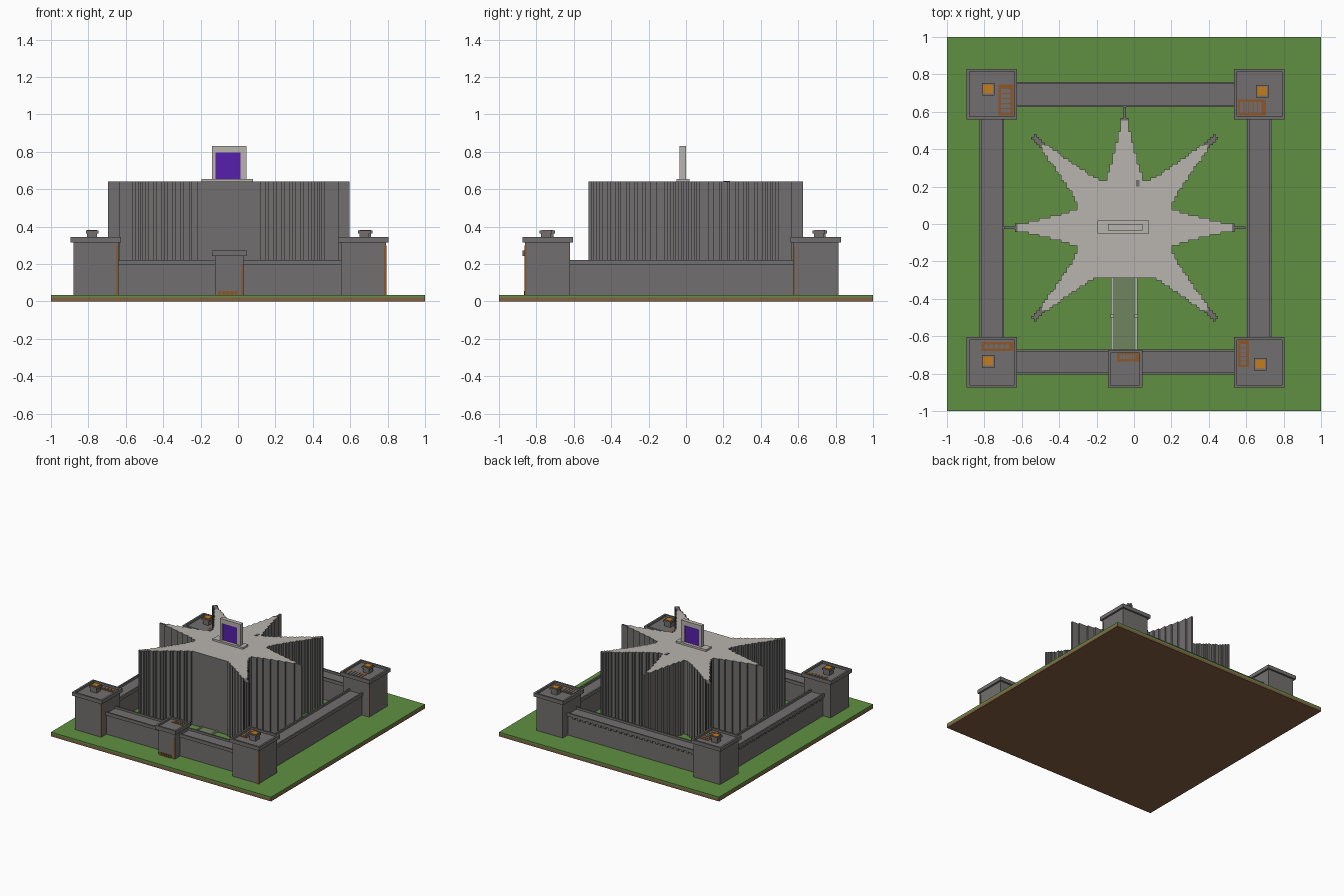
import bpy, bmesh
from mathutils import Matrix, Vector
from math import radians, cos, sin

cube = bpy.data.objects.get("Cube")
if cube:
    bpy.data.objects.remove(cube, do_unlink=True)


def material(name, *rgb):
    lin = [((c / 255 + 0.055) / 1.055) ** 2.4 for c in rgb] + [1]
    m = bpy.data.materials.new(name)
    m.use_nodes = True
    m.diffuse_color = lin
    m.node_tree.nodes["Principled BSDF"].inputs["Base Color"].default_value = lin
    return m


STONE = material("stone grey", 113, 111, 110)
PALE = material("pale stone", 184, 180, 174)
GRASS = material("grass green", 96, 144, 66)
DIRT = material("dirt brown", 134, 96, 67)
WOOD = material("wood brown", 142, 86, 42)
LAMP = material("lamp orange", 196, 124, 30)
PURPLE = material("portal purple", 86, 32, 172)
MOSS = material("path grey green", 110, 132, 96)


def finish(name, bm, *mats):
    me = bpy.data.meshes.new(name)
    bm.to_mesh(me)
    bm.free()
    for m in mats:
        me.materials.append(m)
    ob = bpy.data.objects.new(name, me)
    bpy.context.collection.objects.link(ob)
    return ob


def boxes(name, mat, *specs):
    """Each spec is x0, x1, y0, y1, z0, z1."""
    bm = bmesh.new()
    for x0, x1, y0, y1, z0, z1 in specs:
        size = Matrix.Diagonal((x1 - x0, y1 - y0, z1 - z0, 1))
        mid = Matrix.Translation(((x0 + x1) / 2, (y0 + y1) / 2, (z0 + z1) / 2))
        bmesh.ops.create_cube(bm, size=1, matrix=mid @ size)
    return finish(name, bm, mat)


def ring(x0, x1, y0, y1, z0, z1, t):
    """Four boxes forming a rectangular rim of width t."""
    return [(x0, x1, y0, y0 + t, z0, z1), (x0, x1, y1 - t, y1, z0, z1),
            (x0, x0 + t, y0 + t, y1 - t, z0, z1), (x1 - t, x1, y0 + t, y1 - t, z0, z1)]


def stairwell(name, x0, x1, y0, y1, z):
    """Wooden frame with a flight of stone steps inside."""
    boxes(name + "_frame", WOOD, (x0, x1, y0, y1, z, z + .003))
    along_x = x1 - x0 > y1 - y0
    n = 5
    steps = []
    for i in range(n):
        a, b = (i + .1) / n, (i + .9) / n
        if along_x:
            w = x1 - x0 - .03
            steps.append((x0 + .01 + a * w, x0 + .01 + b * w, y0 + .014, y1 - .014, z, z + .006))
        else:
            w = y1 - y0 - .03
            steps.append((x0 + .014, x1 - .014, y0 + .01 + a * w, y0 + .01 + b * w, z, z + .006))
    boxes(name + "_steps", STONE, *steps)


# Ground slab
G = .035
boxes("dirt_base", DIRT, (-1, 1, -1, 1, 0, .02))
boxes("grass_layer", GRASS, (-1, 1, -1, 1, .02, G))

# Curtain walls: body, walkway and overhanging lips
LIP = .012
for name, x0, x1, y0, y1 in (("front_wall", -.64, .55, -.805, -.67),
                             ("back_wall", -.64, .55, .625, .76),
                             ("right_wall", -.825, -.695, -.62, .575),
                             ("left_wall", .605, .735, -.62, .575)):
    along_x = x1 - x0 > y1 - y0
    if along_x:
        body = (x0, x1, y0 + LIP, y1 - LIP, G, .205)
        lips = [(x0, x1, y0, y0 + LIP, .195, .222), (x0, x1, y1 - LIP, y1, .195, .222)]
    else:
        body = (x0 + LIP, x1 - LIP, y0, y1, G, .205)
        lips = [(x0, x0 + LIP, y0, y1, .195, .222), (x1 - LIP, x1, y0, y1, .195, .222)]
    boxes(name, STONE, body)
    boxes(name + "_lips", STONE, *lips)
    # Corbels under the outer lip
    if name in ("back_wall", "right_wall"):
        teeth = []
        for i in range(24):
            d = .04 + i * .047
            if along_x:
                teeth.append((x0 + d, x0 + d + .02, y1 - LIP, y1, .18, .195))
            else:
                teeth.append((x0, x0 + LIP, y0 + d, y0 + d + .02, .18, .195))
        boxes(name + "_corbels", STONE, *teeth)


# Corner towers
def tower(name, x0, y0, lamp):
    x1, y1, e = x0 + .27, y0 + .27, .015
    boxes(name, STONE, (x0 + e, x1 - e, y0 + e, y1 - e, G, .315))
    boxes(name + "_cap", STONE, (x0, x1, y0, y1, .315, .328),
          *ring(x0, x1, y0, y1, .328, .345, e))
    lx, ly = lamp
    boxes(name + "_lamp_post", STONE, (lx - .026, lx + .026, ly - .026, ly + .026, .328, .365))
    boxes(name + "_lamp_top", STONE, (lx - .034, lx + .034, ly - .034, ly + .034, .362, .378))
    boxes(name + "_lamp", LAMP, (lx - .026, lx + .026, ly - .022, ly + .026, .378, .383))


tower("front_right_tower", -.895, -.875, (-.78, -.735))
tower("front_left_tower", .535, -.875, (.675, -.75))
tower("back_right_tower", -.895, .56, (-.78, .72))
tower("back_left_tower", .535, .56, (.685, .71))
F = .328
stairwell("front_right_stairs", -.815, -.645, -.68, -.63, F)
stairwell("front_left_stairs", .555, .615, -.765, -.62, F)
stairwell("back_right_stairs", -.725, -.645, .58, .745, F)
stairwell("back_left_stairs", .555, .705, .58, .665, F)

# Timber strips let into the tower and gate corners
boxes("timber_strips", WOOD,
      (-.65, -.642, -.863, -.855, G, .3), (.78, .788, -.863, -.855, G, .3),
      (.785, .793, -.863, -.852, G, .3), (.785, .793, .575, .583, G, .3),
      (.02, .03, -.863, -.855, G, .2))

# Gatehouse
boxes("gatehouse", STONE, (-.122, .03, -.858, -.69, G, .245))
boxes("gatehouse_cap", STONE, (-.14, .045, -.875, -.675, .242, .258),
      *ring(-.14, .045, -.875, -.675, .258, .273, .015))
boxes("gate_threshold", WOOD,
      *[(-.108 + i * .022, -.09 + i * .022, -.866, -.856, G, .055) for i in range(5)])
stairwell("gatehouse_stairs", -.09, .03, -.735, -.685, .258)

# Path from the gate to the keep
boxes("path", MOSS, (-.12, .015, -.69, -.27, G, .042))
boxes("path_kerbs", PALE, (-.122, -.112, -.69, -.27, G, .05), (.008, .018, -.69, -.27, G, .05))
boxes("path_posts", PALE, (-.126, -.108, -.5, -.485, G, .065), (.004, .022, -.5, -.485, G, .065))

# Star keep, built from stepped square columns
CELL, CX, CY, TOP = .0145, -.05, -.02, .64


def spike_reach(x, y):
    """-1 outside the star, otherwise 0 at the core up to 1 at a spike tip."""
    if max(abs(x), abs(y)) < .25 and abs(x) + abs(y) < .45:
        return 0
    if abs(x) < .14 and -.265 < y < 0:
        return 0
    for k in range(8):
        if k == 6:  # the front spike gives way to the entrance
            continue
        a = radians(45 * k)
        u, v = x * cos(a) + y * sin(a), y * cos(a) - x * sin(a)
        length, base, tip = (.69, .082, .012) if k % 2 else (.64, .095, .008)
        t = (u - .24) / (length - .24)
        if 0 <= t <= 1 and abs(v) < base * (1 - t) ** 1.3 + tip:
            return t
    return -1


R = range(-48, 49)
reach = {(i, j): spike_reach(i * CELL, j * CELL) for i in R for j in R}
cells = {c: t for c, t in reach.items() if t >= 0}
bm = bmesh.new()
h = CELL / 2
for (i, j), t in cells.items():
    c = Vector((CX + i * CELL, CY + j * CELL, TOP))
    top = [c + Vector(o) for o in ((-h, -h, 0), (h, -h, 0), (h, h, 0), (-h, h, 0))]
    f = bm.faces.new([bm.verts.new(p) for p in top])
    f.material_index = 1 if t < .84 else 0
    for k, (di, dj) in enumerate(((0, -1), (1, 0), (0, 1), (-1, 0))):
        if (i + di, j + dj) not in cells:
            p, q = top[k], top[(k + 1) % 4]
            bm.faces.new([bm.verts.new(w) for w in
                          ((p.x, p.y, G), (q.x, q.y, G), q, p)])
finish("star_keep", bm, STONE, PALE)
boxes("roof_hatch", STONE, (.01, .03, .2, .235, TOP, TOP + .004))

# Portal on the roof
boxes("portal_plinth", PALE, (-.195, .08, -.05, .018, TOP, .655))
boxes("portal_frame", PALE, (-.14, -.12, -.034, 0, .655, .83), (.014, .046, -.034, 0, .655, .83),
      (-.12, .014, -.034, 0, .795, .83))
boxes("portal_field", PURPLE, (-.12, .014, -.026, -.008, .655, .795))
